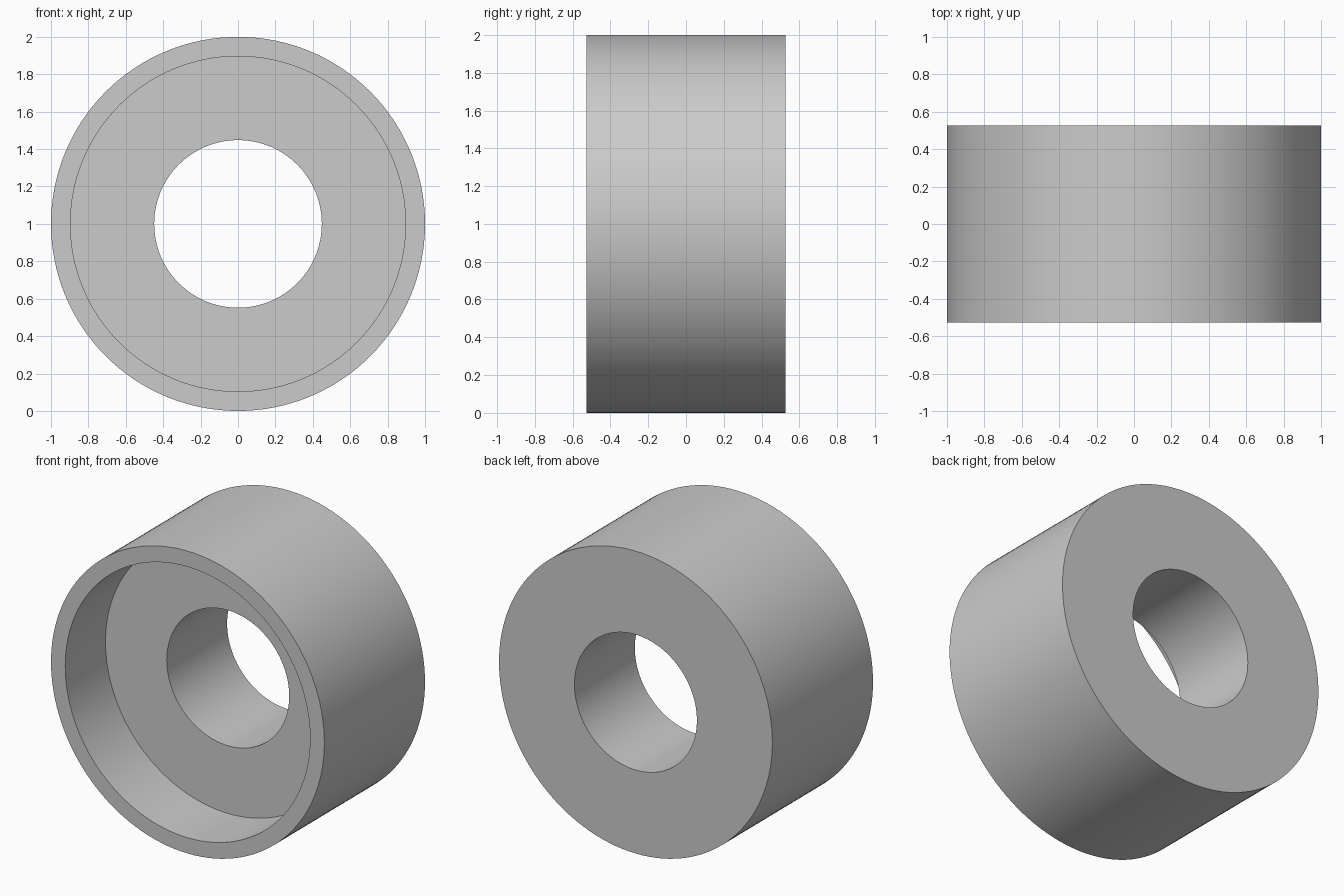
import bpy, bmesh, math
from mathutils import Vector

cube = bpy.data.objects.get("Cube")
if cube:
    bpy.data.objects.remove(cube, do_unlink=True)

# Plain grey material
grey = bpy.data.materials.new("plain_grey")
grey.use_nodes = True
color = (0.6, 0.6, 0.6, 1)
grey.diffuse_color = color
grey.node_tree.nodes["Principled BSDF"].inputs["Base Color"].default_value = color

OUTER, RIM, BORE = 1.0, 0.896, 0.448
HALF, RECESS = 0.526, 0.421
SIDES = 128

# Closed cross-section (radius, y), running around the solid ring
profile = [
    (BORE, HALF), (OUTER, HALF), (OUTER, -HALF),
    (RIM, -HALF), (RIM, RECESS - HALF), (BORE, RECESS - HALF),
]

# Turn the section around the y axis
bm = bmesh.new()
verts = [bm.verts.new((r, y, 0)) for r, y in profile]
edges = [bm.edges.new((v, verts[i - 1])) for i, v in enumerate(verts)]
bmesh.ops.spin(bm, geom=verts + edges, cent=Vector(), axis=(0, 1, 0),
               angle=math.tau, steps=SIDES, use_merge=True)
bmesh.ops.remove_doubles(bm, verts=bm.verts, dist=0.0001)
bmesh.ops.recalc_face_normals(bm, faces=bm.faces)

mesh = bpy.data.meshes.new("recessed_bushing")
bm.to_mesh(mesh)
bm.free()
mesh.materials.append(grey)
bushing = bpy.data.objects.new("recessed_bushing", mesh)
bushing.location.z = OUTER
bpy.context.collection.objects.link(bushing)

# Smooth walls with crisp rims
bpy.context.view_layer.objects.active = bushing
bushing.select_set(True)
bpy.ops.object.shade_smooth_by_angle(angle=math.radians(30))
